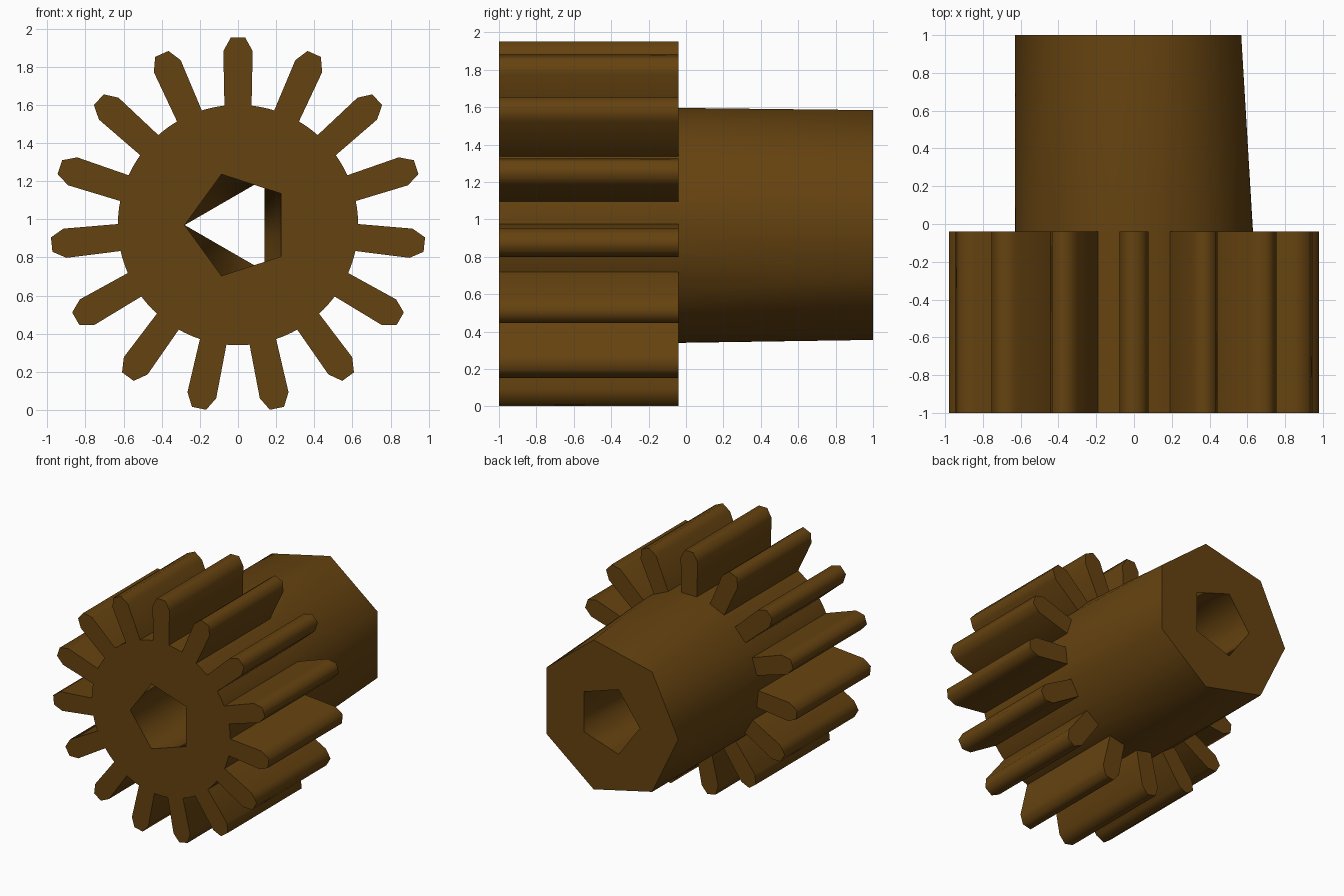
import bpy, bmesh
from math import sin, cos, asin, sqrt, radians, degrees

if "Cube" in bpy.data.objects:
    bpy.data.objects.remove(bpy.data.objects["Cube"])

CZ = 0.97                              # axle height
Y_FRONT, Y_STEP, Y_BACK = -1.0, -0.04, 1.0
R_BODY, R_TIP, R_HOLE, TEETH = 0.63, 0.982, 0.28, 15
HALF = 0.071                           # half tooth width at the root
ROOT = degrees(asin(HALF / R_BODY))    # half tooth angle at the root
PITCH = 360 / TEETH

bm = bmesh.new()


def point(radius, angle, y):
    a = radians(angle)
    return (radius * cos(a), y, CZ + radius * sin(a))


def face(points):
    bm.faces.new([bm.verts.new(p) for p in points])


def polygon(sides):
    return [180 + 360 * i / sides for i in range(sides)]


def stitch(a, b):
    """Triangles between two rings, each given as (angles, radius, y)."""
    (aa, ra, ya), (ab, rb, yb) = a, b
    ea, eb = aa + [aa[0] + 360], ab + [ab[0] + 360]
    i = j = 0
    while i < len(aa) or j < len(ab):
        step_a = j == len(ab) or (
            i < len(aa) and ea[i] + ea[i + 1] <= eb[j] + eb[j + 1])
        p, q = point(ra, ea[i], ya), point(rb, eb[j], yb)
        if step_a:
            i += 1
            face([p, point(ra, ea[i], ya), q])
        else:
            j += 1
            face([p, point(rb, eb[j], yb), q])


# Gear rim: teeth and the root arcs between them
ring = []
tooth = [(-HALF, sqrt(R_BODY ** 2 - HALF ** 2)), (-0.077, 0.912), (-0.038, R_TIP),
         (0.038, R_TIP), (0.077, 0.912), (HALF, sqrt(R_BODY ** 2 - HALF ** 2))]
for k in range(TEETH):
    centre = 90 + PITCH * k
    c, s = cos(radians(centre)), sin(radians(centre))
    outline = [(r * c - t * s, CZ + r * s + t * c) for t, r in tooth]
    for y in (Y_FRONT, Y_STEP):
        face([(x, y, z) for x, z in outline])
    for (x0, z0), (x1, z1) in zip(outline, outline[1:]):
        face([(x0, Y_FRONT, z0), (x1, Y_FRONT, z1), (x1, Y_STEP, z1), (x0, Y_STEP, z0)])

    arc = [centre + ROOT + (PITCH - 2 * ROOT) * n / 4 for n in range(5)]
    ring += arc
    for a0, a1 in zip(arc, arc[1:]):
        face([point(R_BODY, a0, Y_FRONT), point(R_BODY, a1, Y_FRONT),
              point(R_BODY, a1, Y_STEP), point(R_BODY, a0, Y_STEP)])
ring = sorted(180 + (a - 180) % 360 for a in ring)

# Front face, hub tapering to seven sides, back face and faceted bore
rim_front, rim_step = (ring, R_BODY, Y_FRONT), (ring, R_BODY, Y_STEP)
hub_end = (polygon(7), R_BODY, Y_BACK)
bore_front = (polygon(5), R_HOLE, Y_FRONT)
bore_mid = (polygon(3), R_HOLE, Y_STEP)
bore_back = (polygon(5), R_HOLE, Y_BACK)
for a, b in ((rim_front, bore_front), (rim_step, hub_end), (hub_end, bore_back),
             (bore_front, bore_mid), (bore_mid, bore_back)):
    stitch(a, b)

bmesh.ops.remove_doubles(bm, verts=bm.verts, dist=1e-4)
bmesh.ops.recalc_face_normals(bm, faces=bm.faces)
mesh = bpy.data.meshes.new("pinion_gear")
bm.to_mesh(mesh)
bm.free()

gear = bpy.data.objects.new("pinion_gear", mesh)
bpy.context.collection.objects.link(gear)
brown = bpy.data.materials.new("brown")
brown.diffuse_color = (0.13, 0.055, 0.005, 1)
brown.use_nodes = True
brown.node_tree.nodes["Principled BSDF"].inputs["Base Color"].default_value = brown.diffuse_color
mesh.materials.append(brown)

bpy.context.view_layer.objects.active = gear
gear.select_set(True)
bpy.ops.object.shade_smooth_by_angle(angle=radians(75))
